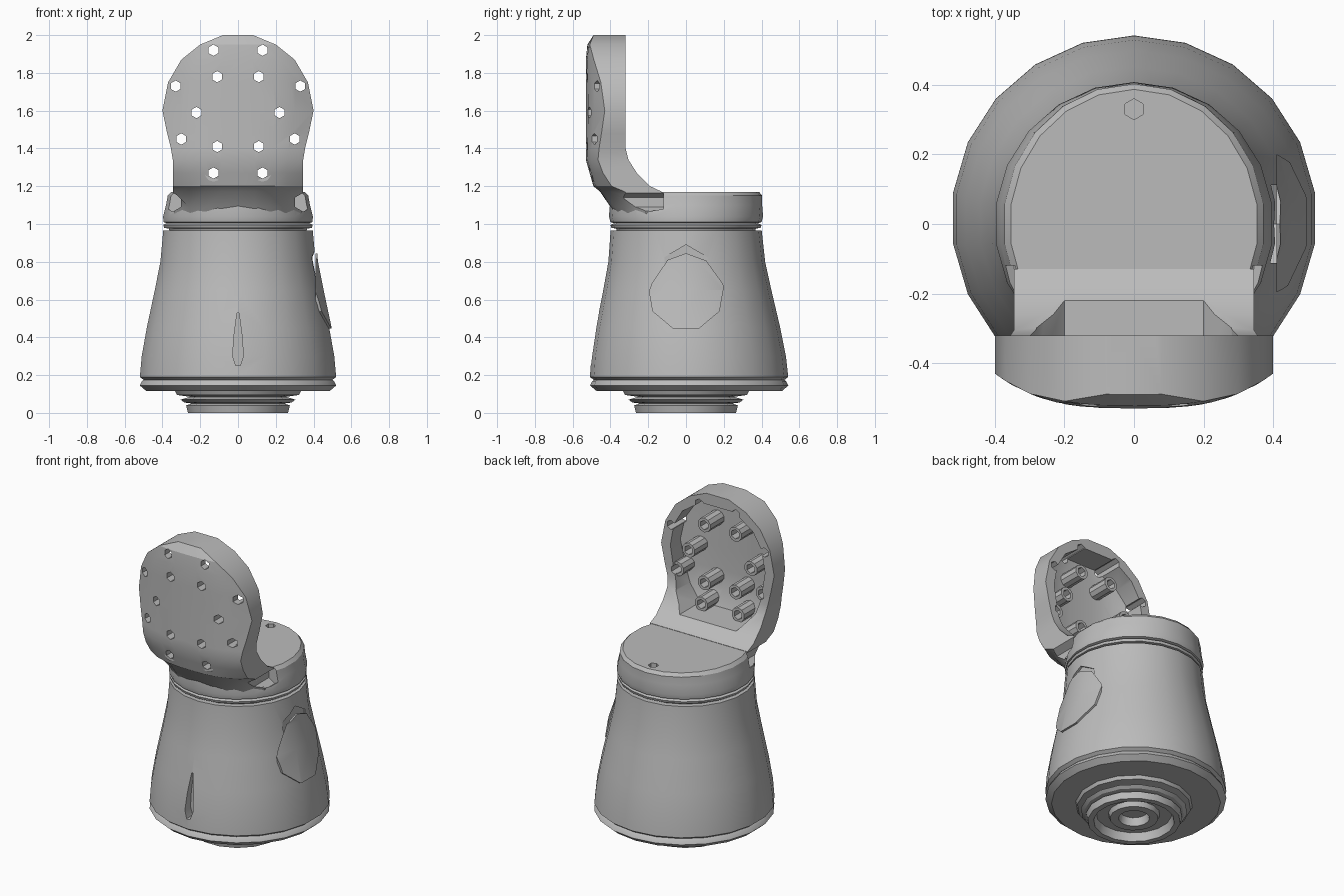
import bpy, bmesh, math
from mathutils import Vector, Matrix

old = bpy.data.objects.get("Cube")
if old:
    bpy.data.objects.remove(old, do_unlink=True)

grey = bpy.data.materials.new("plain grey")
grey.use_nodes = True
COLOUR = (0.5, 0.5, 0.5, 1)
grey.diffuse_color = COLOUR
grey.node_tree.nodes["Principled BSDF"].inputs["Base Color"].default_value = COLOUR


def finish(name, bm):
    bmesh.ops.recalc_face_normals(bm, faces=bm.faces)
    mesh = bpy.data.meshes.new(name)
    bm.to_mesh(mesh)
    bm.free()
    mesh.materials.append(grey)
    obj = bpy.data.objects.new(name, mesh)
    bpy.context.collection.objects.link(obj)
    return obj


def skin(bm, rings):
    # Bridges equal vertex rings and caps both ends
    n = len(rings[0])
    for a, b in zip(rings, rings[1:]):
        for i in range(n):
            j = (i + 1) % n
            bm.faces.new((a[i], a[j], b[j], b[i]))
    bm.faces.new(rings[0])
    bm.faces.new(rings[-1])


def lathe(name, profile, sides=22, lean=0.0, squash=0.0):
    # profile holds (radius, z); lean shifts low rings back, squash narrows high rings
    bm = bmesh.new()
    angles = [math.tau * (i + 0.5) / sides for i in range(sides)]
    rings = []
    for r, z in profile:
        rx = r * (1 - squash * (z - 1))
        rings.append([bm.verts.new((rx * math.cos(a), r * math.sin(a) + lean * (1 - z), z))
                      for a in angles])
    skin(bm, rings)
    return finish(name, bm)


def front_y(x, yf, curve):
    return yf + curve * abs(x / 0.4) ** 3


def loft(name, rows, steps=8):
    # rows hold (z, half width, front y, front curve, back y)
    bm = bmesh.new()
    rings = []
    for z, w, yf, curve, yb in rows:
        xs = [w * (2 * i / steps - 1) for i in range(steps + 1)]
        ring = [bm.verts.new((x, front_y(x, yf, curve), z)) for x in xs]
        ring += [bm.verts.new((x, yb, z)) for x in reversed(xs)]
        rings.append(ring)
    skin(bm, rings)
    return finish(name, bm)


def rods(name, items, sides=6):
    # items hold (start, end, radius)
    bm = bmesh.new()
    for start, end, r in items:
        a, b = Vector(start), Vector(end)
        turn = (b - a).to_track_quat('Z', 'Y').to_matrix().to_4x4()
        bmesh.ops.create_cone(bm, cap_ends=True, segments=sides, radius1=r, radius2=r,
                              depth=(b - a).length,
                              matrix=Matrix.Translation((a + b) / 2) @ turn)
    return finish(name, bm)


def cut(obj, cutter, operation='DIFFERENCE'):
    mod = obj.modifiers.new("cut", 'BOOLEAN')
    mod.operation = operation
    mod.solver = 'EXACT'
    mod.object = cutter
    cutter.hide_render = True
    bpy.context.view_layer.objects.active = obj
    bpy.ops.object.modifier_apply(modifier=mod.name)


# Tapered body with a flared skirt and a narrow slot in front
wall = [(0.525, 0.19), (0.515, 0.3), (0.488, 0.45), (0.445, 0.65), (0.415, 0.8), (0.4, 0.965)]
skirt = [(0.49, 0.115), (0.525, 0.145), (0.515, 0.165), (0.505, 0.175)]
body = lathe("body", skirt + wall, lean=0.02)
slot = [(0.25, 0.012), (0.3, 0.028), (0.4, 0.022), (0.53, 0.005)]
cut(body, loft("slot_cutter", [(z, w, -0.7, 0, -0.44) for z, w in slot]))

# Thin round cover that follows the left flank, set over a shallow pocket
cover = lathe("side_cover", [(r + 0.013, z) for r, z in wall], lean=0.02)
disc = rods("disc_cutter", [((0.41, 0, 0.64), (0.6, 0, 0.64), 0.205)], sides=9)
cut(cover, disc, 'INTERSECT')
cut(body, rods("pocket_cutter", [((0.39, 0, 0.76), (0.6, 0, 0.76), 0.13)], sides=6))

# Neck with a thin ring, and the collar carrying the flat seat
lathe("neck_ring", [(0.36, 0.95), (0.37, 0.975), (0.395, 0.98), (0.4, 0.995), (0.37, 1.01)])
collar = lathe("collar", [(0.37, 1.0), (0.4, 1.01), (0.408, 1.04), (0.403, 1.1),
                          (0.403, 1.15), (0.387, 1.17)], squash=0.45)

# Stepped foot with a recessed centre
lathe("foot", [(0.3, 0.14), (0.34, 0.115), (0.33, 0.095), (0.26, 0.085), (0.31, 0.07),
               (0.29, 0.055), (0.25, 0.05), (0.28, 0.04), (0.27, 0.0), (0.235, 0.0),
               (0.22, 0.05), (0.15, 0.05), (0.14, 0.02), (0.09, 0.02), (0.08, 0.07)], sides=16)

# Upright shield that sweeps into the seat
sweep = [(1.03, 0.33, -0.36, 0.27, -0.13), (1.09, 0.345, -0.4, 0.29, -0.13),
         (1.172, 0.345, -0.455, 0.2, -0.13), (1.2, 0.345, -0.49, 0.15, -0.19),
         (1.27, 0.345, -0.51, 0.11, -0.26), (1.34, 0.345, -0.53, 0.1, -0.305)]
outline = [(1.4, 0.355), (1.48, 0.375), (1.6, 0.4), (1.75, 0.37), (1.87, 0.3)]
crown = [(1.95, 0.2, -0.522, 0.1, -0.32), (2.0, 0.08, -0.49, 0.1, -0.32)]
shield = loft("shield", sweep + [(z, w, -0.53, 0.1, -0.32) for z, w in outline] + crown)

# Hollow rear of the shield, reaching down into the sweep
hollow = [(1.45, 0.31), (1.6, 0.335), (1.74, 0.31), (1.84, 0.25), (1.93, 0.12)]
cut(shield, loft("hollow_cutter", [(1.23, 0.2, -0.44, 0.1, -0.1), (1.33, 0.28, -0.475, 0.1, -0.1)]
                 + [(z, w, -0.48, 0.1, -0.1) for z, w in hollow]))

# Nozzle holes and the tubes behind them, mirrored left to right
spots = [(0.13, 1.92), (0.33, 1.73), (0.11, 1.78), (0.22, 1.59), (0.3, 1.45),
         (0.11, 1.41), (0.13, 1.27)]
spots = [(s * x, z) for x, z in spots for s in (-1, 1)]
holes = rods("hole_cutter", [((x, -0.6, z), (x, -0.22, z), 0.03) for x, z in spots])
tubes = rods("nozzle_tubes", [((x, front_y(x, -0.5, 0.1), z), (x, -0.34, z), 0.046)
                              for x, z in spots if z < 1.9 and abs(x) < 0.32], sides=10)
for part in (shield, tubes):
    cut(part, holes)

# Side passages at the root of the shield
passages = rods("passage_cutter", [((s * 0.345, -0.6, 1.115), (s * 0.345, -0.12, 1.115), 0.05)
                                   for s in (-1, 1)])
for part in (shield, collar):
    cut(part, passages)

# Small socket in the seat
cut(collar, rods("socket_cutter", [((0, 0.33, 1.1), (0, 0.33, 1.2), 0.03)]))

# Remove spent cutters and shade the parts
for obj in list(bpy.context.scene.objects):
    if obj.name.endswith("_cutter"):
        bpy.data.objects.remove(obj, do_unlink=True)
bpy.ops.object.select_all(action='DESELECT')
for obj in bpy.context.scene.objects:
    if obj.type == 'MESH':
        obj.select_set(True)
bpy.context.view_layer.objects.active = body
bpy.ops.object.shade_smooth_by_angle(angle=math.radians(25))
